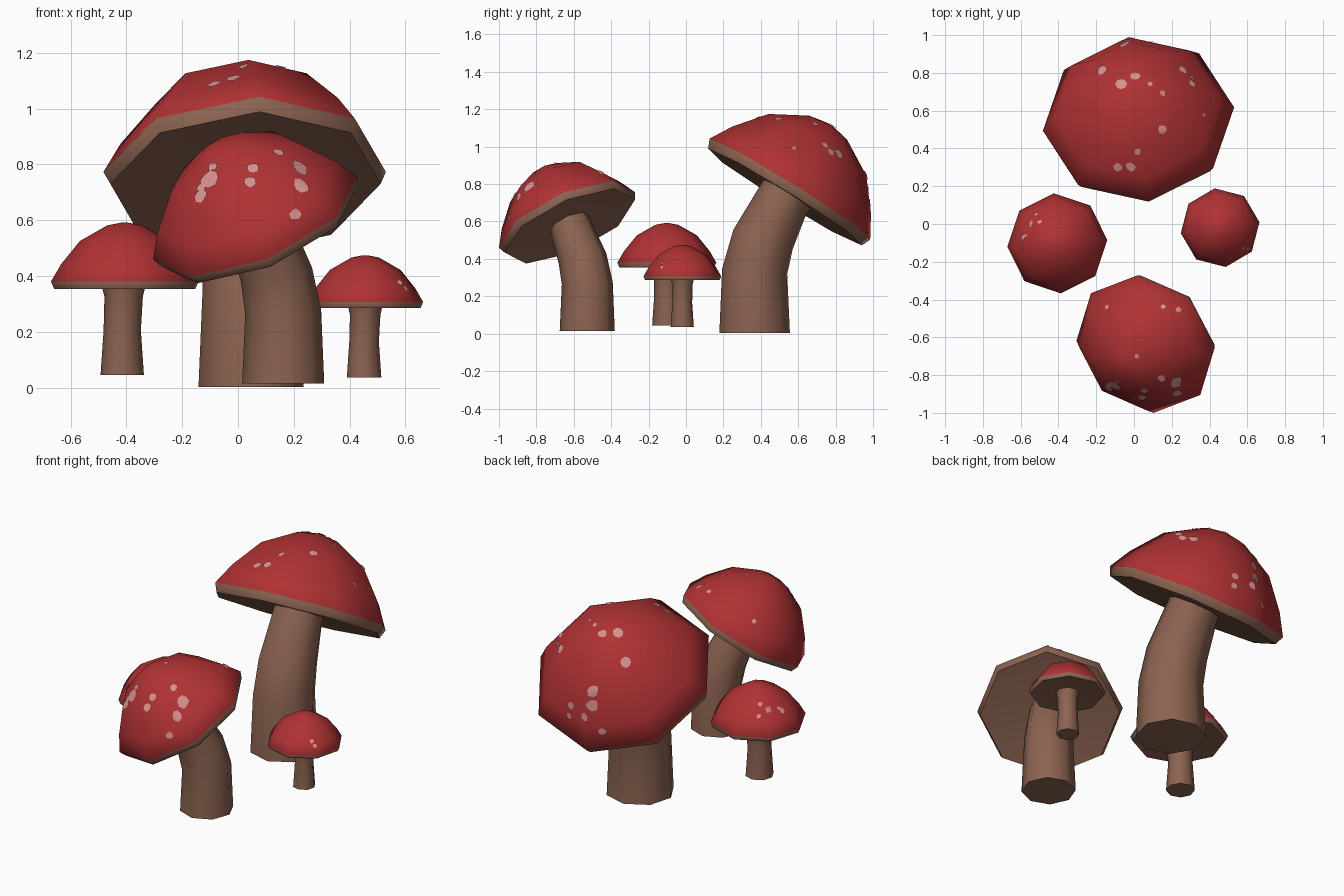
import bpy, bmesh, math, random
from mathutils import Vector, Matrix
from mathutils.bvhtree import BVHTree

if "Cube" in bpy.data.objects:
    bpy.data.objects.remove(bpy.data.objects["Cube"])

random.seed(4)


def material(name, rgb):
    m = bpy.data.materials.new(name)
    m.diffuse_color = (*rgb, 1)
    m.use_nodes = True
    m.node_tree.nodes["Principled BSDF"].inputs["Base Color"].default_value = m.diffuse_color
    return m


RED = material("cap red", (0.43, 0.031, 0.034))
BROWN = material("stem brown", (0.26, 0.125, 0.082))
PINK = material("spot pink", (0.66, 0.28, 0.27))
SIDES = 8


def finish(bm, name, mats, angle=60):
    mesh = bpy.data.meshes.new(name)
    bm.to_mesh(mesh)
    bm.free()
    ob = bpy.data.objects.new(name, mesh)
    bpy.context.collection.objects.link(ob)
    for m in mats:
        mesh.materials.append(m)
    bpy.ops.object.select_all(action='DESELECT')
    bpy.context.view_layer.objects.active = ob
    ob.select_set(True)
    bpy.ops.object.shade_smooth_by_angle(angle=math.radians(angle))


def loft(rings, place, brown_from=None):
    """Join rings (u, z, radius, tilt) into a closed tube; faces after brown_from use slot 1."""
    bm = bmesh.new()
    loops = []
    for u, z, r, tilt in rings:
        rot = Matrix.Rotation(tilt, 3, 'Y')
        loops.append([bm.verts.new(place @ (Vector((u, 0, z)) + rot @ Vector(
            (r * math.cos(a), r * math.sin(a), 0))))
            for a in (math.tau * k / SIDES for k in range(SIDES))])
    for i, (lo, hi) in enumerate(zip(loops, loops[1:])):
        for k in range(SIDES):
            n = (k + 1) % SIDES
            f = bm.faces.new((lo[k], lo[n], hi[n], hi[k]))
            f.material_index = int(brown_from is not None and i >= brown_from)
    bm.faces.new(loops[0])
    f = bm.faces.new(loops[-1])
    f.material_index = int(brown_from is not None)
    bmesh.ops.recalc_face_normals(bm, faces=bm.faces)
    return bm


# cap profile from crown to underside: (radius, height) for a rim radius of 0.51
CAP = [(0.02, 0.407), (0.12, 0.388), (0.31, 0.28), (0.44, 0.12), (0.51, 0.0),
       (0.488, -0.05), (0.44, -0.044), (0.12, -0.03)]


def mushroom(name, base, azimuth, scale, stem, centre, tilt, cap_scale):
    place = (Matrix.Translation(base) @ Matrix.Rotation(math.radians(azimuth), 4, 'Z')
             @ Matrix.Scale(scale, 4))
    finish(loft(stem, place), name + "_stem", [BROWN])
    rings = [(centre[0] + h * cap_scale * math.sin(tilt),
              centre[1] + h * cap_scale * math.cos(tilt), r * cap_scale, tilt)
             for r, h in CAP]
    bm = loft(rings, place, 4)
    tree = BVHTree.FromBMesh(bm)
    finish(bm, name + "_cap", [RED, BROWN])
    return tree


T = math.radians(32)
BENT = [(0, 0, 0.19, 0), (0, 0.33, 0.176, 0.08), (0.045, 0.5, 0.168, 0.32),
        (0.155, 0.715, 0.146, T), (0.19, 0.77, 0.146, T)]
STRAIGHT = [(0, 0, 0.078, 0), (0, 0.16, 0.067, 0), (0.005, 0.28, 0.069, 0), (0.005, 0.335, 0.082, 0)]

big = mushroom("large_mushroom", (0.047, 0.367, 0.003), 97, 1.0, BENT, (0.19, 0.77), T, 1.0)
mid = mushroom("medium_mushroom", (0.162, -0.528, 0.015), 227, 0.775, BENT, (0.19, 0.765), T, 1.0)
left = mushroom("left_small_mushroom", (-0.415, -0.103, 0.045), 4, 1.0, STRAIGHT,
                (0.009, 0.335), 0, 0.52)
right = mushroom("right_small_mushroom", (0.452, -0.02, 0.037), 8, 0.8, STRAIGHT,
                 (0.005, 0.337), 0, 0.515)

# viewing frames used to project the spots: origin, right, up, forward
TOP = [Vector(v) for v in ((0, 0, 0), (1, 0, 0), (0, 1, 0), (0, 0, -1))]
FRONT = [Vector(v) for v in ((0, 0, 0), (1, 0, 0), (0, 0, 1), (0, 1, 0))]
c, s = math.cos(0.33), math.sin(0.33)
BACK = [Vector(v) for v in ((-0.405, -0.1, 0.592), (-0.8, -0.6, 0),
                            (0.6 * s, -0.8 * s, c), (0.6 * c, -0.8 * c, -s))]


def spots(name, tree, groups):
    """Thin irregular plates laid on a cap."""
    bm = bmesh.new()
    for (o, rt, up, fw), items in groups:
        for u, v, r in items:
            start = o + rt * u + up * v - fw * 4
            hit, n, _, _ = tree.ray_cast(start, fw)
            if hit is None:
                continue
            a = n.orthogonal().normalized()
            b = n.cross(a)
            pts = []
            for k in range(9):
                t = math.tau * k / 8
                q = r * random.uniform(0.8, 1.15) if k < 8 else 0
                p = hit + (a * math.cos(t) + b * math.sin(t)) * q
                near, nn, _, _ = tree.find_nearest(p)
                pts.append(bm.verts.new(near + nn * 0.005))
            for k in range(8):
                bm.faces.new((pts[8], pts[k], pts[(k + 1) % 8]))
    finish(bm, name, [PINK])


spots("large_cap_spots", big, [
    (TOP, [(-0.07, 0.74, 0.033), (0.005, 0.78, 0.027), (-0.17, 0.81, 0.03), (0.26, 0.815, 0.029),
           (0.31, 0.745, 0.02), (0.15, 0.69, 0.018), (0.085, 0.74, 0.014), (0.15, 0.5, 0.025),
           (0.02, 0.385, 0.02), (-0.085, 0.305, 0.024), (-0.015, 0.305, 0.026),
           (0.365, 0.577, 0.012)]),
    (BACK, [(-0.917, 0.039, 0.035), (-0.96, -0.105, 0.026), (-0.92, -0.04, 0.034),
            (-1.03, -0.05, 0.022), (-0.867, -0.183, 0.024), (-1.04, -0.11, 0.018),
            (-1.09, 0.27, 0.02)])])
spots("medium_cap_spots", mid, [
    (FRONT, [(-0.1, 0.745, 0.036), (-0.09, 0.79, 0.018), (-0.13, 0.685, 0.025), (-0.13, 0.715, 0.02),
             (0.055, 0.785, 0.022), (0.045, 0.735, 0.024), (0.145, 0.84, 0.022),
             (0.22, 0.785, 0.036), (0.225, 0.725, 0.03), (0.205, 0.62, 0.021)]),
    (TOP, [(-0.14, -0.44, 0.014), (0.235, -0.455, 0.017), (0.155, -0.44, 0.013),
           (0.015, -0.7, 0.012)])])
spots("left_cap_spots", left, [
    (BACK, [(0.05, -0.135, 0.019), (0.125, -0.145, 0.016), (0.0, -0.17, 0.013)]),
    (TOP, [(-0.5, 0.01, 0.012), (-0.57, -0.06, 0.011)])])
spots("right_cap_spots", right, [
    (FRONT, [(0.577, 0.374, 0.012)]),
    (TOP, [(0.6, -0.13, 0.011)])])
